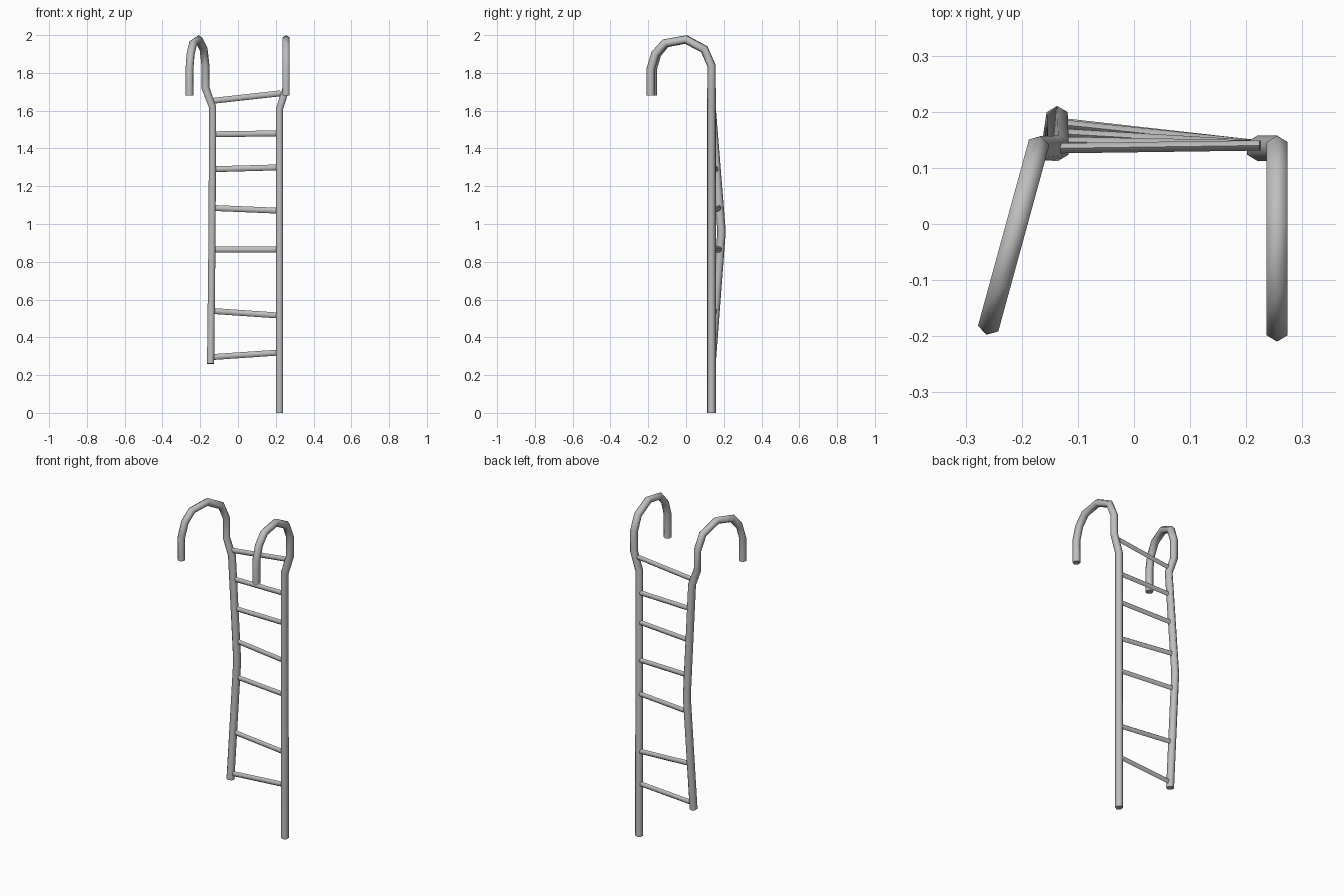
import bpy, bmesh, math
from mathutils import Vector

if "Cube" in bpy.data.objects:
    bpy.data.objects.remove(bpy.data.objects["Cube"], do_unlink=True)

metal = bpy.data.materials.new("grey_metal")
metal.use_nodes = True
grey = (0.52, 0.52, 0.52, 1)
metal.diffuse_color = grey
metal.node_tree.nodes["Principled BSDF"].inputs["Base Color"].default_value = grey


def tube(name, path, sides, wide, deep):
    """Sweep a six-sided section along a path; sides gives the width direction per point."""
    bm = bmesh.new()
    rings = []
    for i, p in enumerate(path):
        before = (p - path[i - 1]).normalized() if i else None
        after = (path[i + 1] - p).normalized() if i + 1 < len(path) else None
        t = ((before or after) + (after or before)).normalized()
        u = (sides[i] - t * sides[i].dot(t)).normalized()
        v = t.cross(u)
        angles = [math.pi * (k / 3 + 1 / 6) for k in range(6)]
        rings.append([bm.verts.new(p + u * wide * math.cos(a) + v * deep * math.sin(a))
                      for a in angles])
    for a, b in zip(rings, rings[1:]):
        for k in range(6):
            j = (k + 1) % 6
            bm.faces.new((a[k], a[j], b[j], b[k]))
    bm.faces.new(rings[0][::-1])
    bm.faces.new(rings[-1])
    bmesh.ops.recalc_face_normals(bm, faces=bm.faces)
    mesh = bpy.data.meshes.new(name)
    bm.to_mesh(mesh)
    bm.free()
    mesh.materials.append(metal)
    obj = bpy.data.objects.new(name, mesh)
    bpy.context.collection.objects.link(obj)
    bpy.ops.object.select_all(action="DESELECT")
    obj.select_set(True)
    bpy.context.view_layer.objects.active = obj
    bpy.ops.object.shade_smooth_by_angle(angle=math.radians(65))
    return obj


# Hook profile: distance forward of the rail, height
HOOK = [(0, 1.72), (0, 1.838), (0.038, 1.925), (0.138, 1.977), (0.248, 1.957),
        (0.298, 1.9), (0.322, 1.82), (0.322, 1.68)]
RAIL_Y = 0.135


def rail(name, lower, hook_x, turn):
    """Straight lower rail that steps outward into a hook turned about z."""
    forward = Vector((-math.sin(turn), -math.cos(turn), 0))
    across = Vector((math.cos(turn), -math.sin(turn), 0))
    start = Vector((hook_x, RAIL_Y, 0))
    path = [Vector(p) for p in lower]
    path += [start + forward * d + Vector((0, 0, z)) for d, z in HOOK]
    sides = [Vector((1, 0, 0))] * len(lower) + [across] * len(HOOK)
    tube(name, path, sides, 0.0217, 0.0225)


left_lower = [(0.22, RAIL_Y, 0), (0.22, RAIL_Y, 1.61)]
right_lower = [(-0.145, RAIL_Y, 0.26), (-0.137, 0.188, 0.96), (-0.135, RAIL_Y, 1.62)]
rail("left_rail", left_lower, 0.255, 0)
rail("right_rail", right_lower, -0.172, math.radians(15.3))


def right_rail_at(z):
    """Centre of the bent right rail at a height."""
    for a, b in zip(right_lower, right_lower[1:]):
        if z <= b[2]:
            break
    f = min((z - a[2]) / (b[2] - a[2]), 1)
    return Vector((a[0] + (b[0] - a[0]) * f, a[1] + (b[1] - a[1]) * f, z))


# Uneven rungs: height at the right rail, height at the left rail
RUNGS = [(0.295, 0.32), (0.54, 0.515), (0.865, 0.865), (1.085, 1.07),
         (1.29, 1.3), (1.475, 1.48), (1.652, 1.692)]
for n, (z_right, z_left) in enumerate(RUNGS, 1):
    ends = [right_rail_at(z_right), Vector((0.225, 0.14, z_left))]
    tube(f"rung_{n}", ends, [Vector((0, 1, 0))] * 2, 0.0105, 0.0155)
